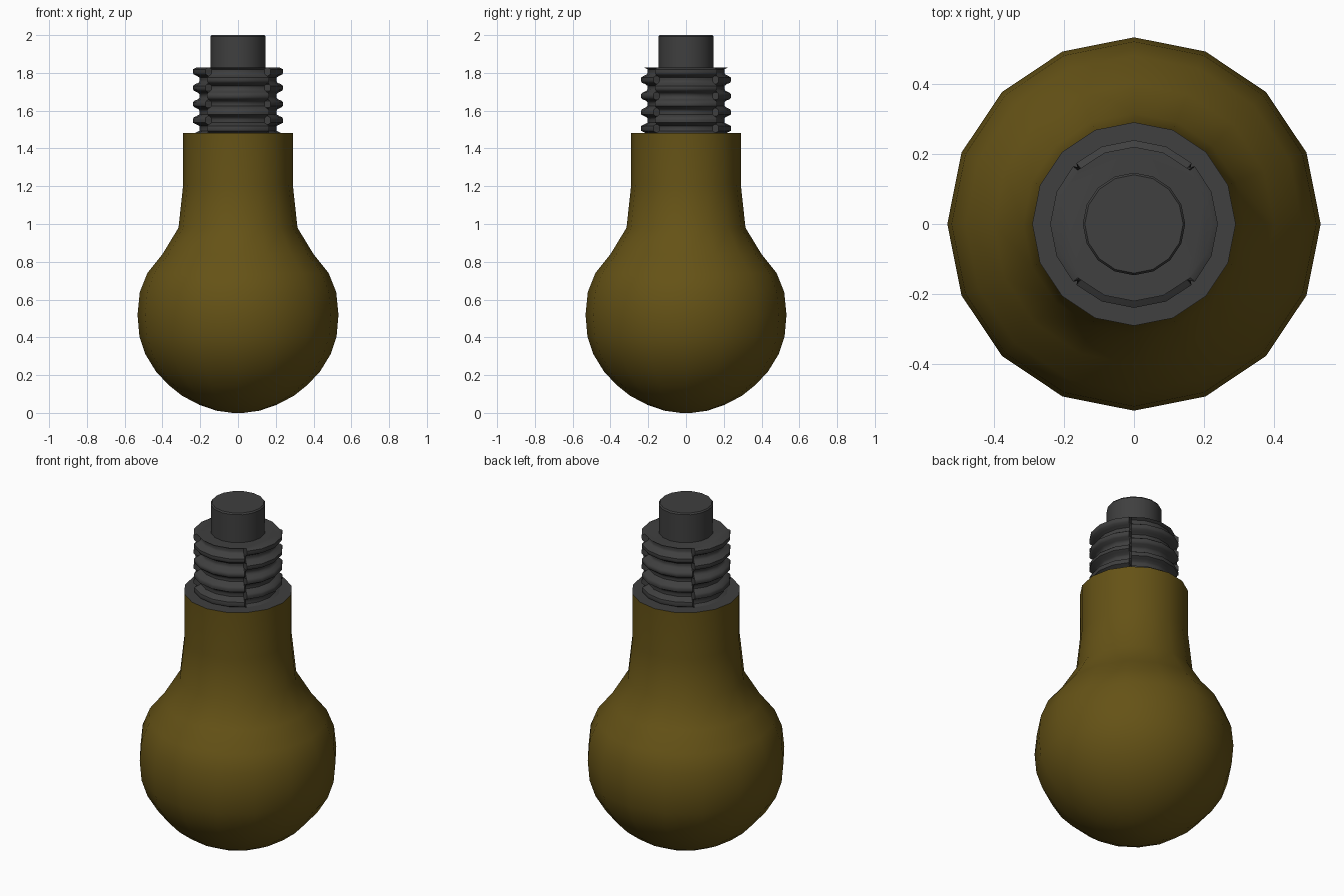
import bpy, bmesh, math

if "Cube" in bpy.data.objects:
    bpy.data.objects.remove(bpy.data.objects["Cube"])

def material(name, rgb):
    m = bpy.data.materials.new(name)
    m.diffuse_color = (*rgb, 1)
    m.use_nodes = True
    m.node_tree.nodes["Principled BSDF"].inputs["Base Color"].default_value = m.diffuse_color
    return m

amber = material("dark amber glass", (0.13, 0.085, 0.008))
gray = material("dark gray metal", (0.05, 0.05, 0.05))

def build(name, rows, angles, radius, mats, angle=35):
    """Stack rings of vertices; rows are z values, radius(i, z, a) shapes them."""
    bm = bmesh.new()
    rings = [[bm.verts.new((radius(i, z, a) * math.cos(a), radius(i, z, a) * math.sin(a), z))
              for a in angles] for i, z in enumerate(rows)]
    n = len(angles)
    for lo, hi in zip(rings, rings[1:]):
        for k in range(n):
            bm.faces.new((lo[k], lo[(k + 1) % n], hi[(k + 1) % n], hi[k]))
    bm.faces.new(rings[0][::-1])
    top = bm.faces.new(rings[-1])
    top.material_index = len(mats) - 1
    bm.normal_update()
    me = bpy.data.meshes.new(name)
    bm.to_mesh(me)
    bm.free()
    for m in mats:
        me.materials.append(m)
    ob = bpy.data.objects.new(name, me)
    bpy.context.collection.objects.link(ob)
    bpy.ops.object.select_all(action='DESELECT')
    ob.select_set(True)
    bpy.context.view_layer.objects.active = ob
    bpy.ops.object.shade_smooth_by_angle(angle=math.radians(angle))
    return ob

sixteen = [k * math.pi / 8 for k in range(16)]

# Glass bulb with neck, closed on top by a metal disc
bulb = [(0.03, 0), (0.115, 0.012), (0.205, 0.043), (0.295, 0.09), (0.37, 0.15), (0.435, 0.22),
        (0.49, 0.31), (0.522, 0.405), (0.532, 0.52), (0.52, 0.64), (0.48, 0.74),
        (0.40, 0.84), (0.315, 0.98), (0.29, 1.21), (0.29, 1.483)]
build("bulb", [p[1] for p in bulb], sixteen, lambda i, z, a: bulb[i][0], [amber, gray], 40)

# Screw thread: ridges staggered by half a pitch between the four quarters
PITCH = 0.086
quarters = [math.radians(90 * q + d) for q in range(4) for d in (-43.5, -22.5, 0, 22.5, 43.5)]

def thread(i, z, a):
    side = abs(math.cos(a)) > abs(math.sin(a))
    centre = 1.807 if side else 1.764
    wave = 0.5 + 0.8 * math.cos(2 * math.pi * (z - centre) / PITCH)
    return 0.203 + 0.036 * min(1, max(0, wave))

rows = [1.475 + (1.828 - 1.475) * i / 40 for i in range(41)]
build("screw_thread", rows, quarters, thread, [gray], 50)

# Contact pin
pin = [(0.146, 1.82), (0.146, 1.992), (0.14, 2.0)]
build("contact_pin", [p[1] for p in pin], sixteen, lambda i, z, a: pin[i][0], [gray], 30)
